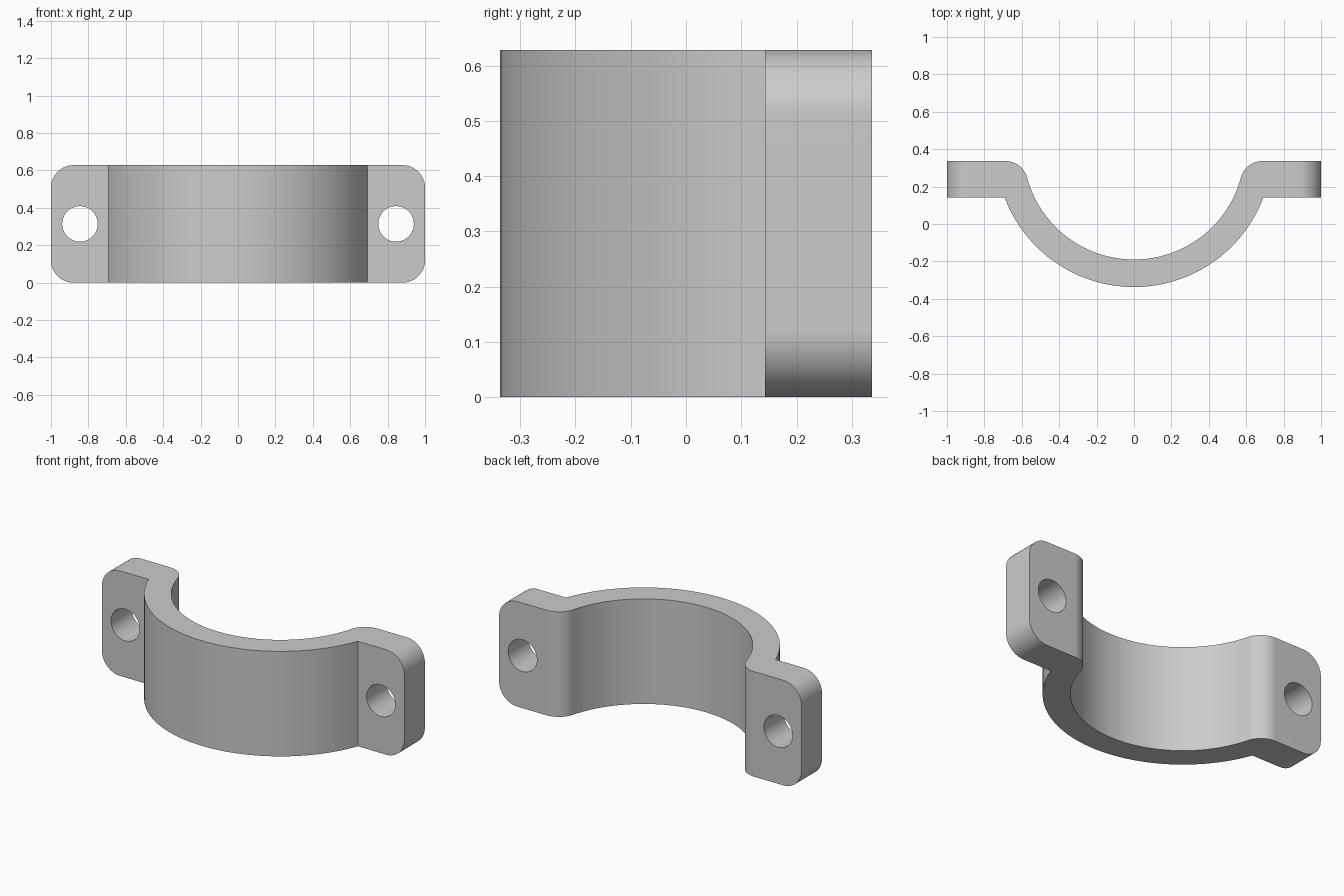
import bpy, bmesh
from math import sin, cos, pi, atan2, hypot, sqrt
from mathutils import Matrix, Vector

cube = bpy.data.objects.get("Cube")
if cube:
    bpy.data.objects.remove(cube, do_unlink=True)

HEIGHT = 0.628
BACK, FRONT = 0.337, 0.143         # flange faces in y
CENTRE_Y = 0.402                   # centre of the half ring
R_OUT, R_IN = 0.739, 0.592
FILLET, CORNER = 0.12, 0.12
HOLE_X, HOLE_R = 0.845, 0.095


def arc(cx, cy, r, a0, a1, steps):
    """Points along an arc from angle a0 to a1."""
    angles = [a0 + (a1 - a0) * i / steps for i in range(steps + 1)]
    return [(cx + r * cos(a), cy + r * sin(a)) for a in angles]


# Grey material
grey = bpy.data.materials.new("grey metal")
grey.use_nodes = True
colour = (0.6, 0.6, 0.6, 1)
grey.diffuse_color = colour
grey.node_tree.nodes["Principled BSDF"].inputs["Base Color"].default_value = colour

# Right half of the profile, from the front middle round to the back middle
drop = FRONT - CENTRE_Y
outer_end = atan2(drop, sqrt(R_OUT ** 2 - drop ** 2))
fy = BACK - FILLET
fx = sqrt((R_IN + FILLET) ** 2 - (fy - CENTRE_Y) ** 2)
inner_end = atan2(fy - CENTRE_Y, fx)
half = arc(0, CENTRE_Y, R_OUT, -pi / 2, outer_end, 32)
half += [(1, FRONT), (1, BACK)]
half += arc(fx, fy, FILLET, pi / 2, pi + inner_end, 12)
half += arc(0, CENTRE_Y, R_IN, inner_end, -pi / 2, 32)[1:]
outline = half + [(-x, y) for x, y in reversed(half[1:-1])]

# Clamp body: extrude the profile upward
bm = bmesh.new()
base = bm.faces.new([bm.verts.new((x, y, 0)) for x, y in outline])
grown = bmesh.ops.extrude_face_region(bm, geom=[base])["geom"]
bmesh.ops.translate(bm, vec=(0, 0, HEIGHT),
                    verts=[g for g in grown if isinstance(g, bmesh.types.BMVert)])

# Round the outer corners of both flanges
corners = [e for e in bm.edges
           if all(abs(v.co.x) > 0.999 for v in e.verts)
           and abs(e.verts[0].co.z - e.verts[1].co.z) < 0.001]
bmesh.ops.bevel(bm, geom=corners, offset=CORNER, segments=12, profile=0.5,
                affect='EDGES')
bmesh.ops.recalc_face_normals(bm, faces=bm.faces)
mesh = bpy.data.meshes.new("half_clamp")
bm.to_mesh(mesh)
bm.free()
clamp = bpy.data.objects.new("half_clamp", mesh)
bpy.context.collection.objects.link(clamp)
mesh.materials.append(grey)

# Bolt holes through the flanges
bpy.ops.object.select_all(action='DESELECT')
bpy.context.view_layer.objects.active = clamp
clamp.select_set(True)
for side, name in ((1, "left"), (-1, "right")):
    bm = bmesh.new()
    place = (Matrix.Translation((side * HOLE_X, (FRONT + BACK) / 2, HEIGHT / 2))
             @ Matrix.Rotation(pi / 2, 4, 'X'))
    bmesh.ops.create_cone(bm, cap_ends=True, segments=48, radius1=HOLE_R,
                          radius2=HOLE_R, depth=0.4, matrix=place)
    cutter_mesh = bpy.data.meshes.new(name + "_hole_cutter")
    bm.to_mesh(cutter_mesh)
    bm.free()
    cutter_mesh.materials.append(grey)
    cutter = bpy.data.objects.new(name + "_hole_cutter", cutter_mesh)
    cutter.hide_render = True
    bpy.context.collection.objects.link(cutter)
    cut = clamp.modifiers.new(name + "_bolt_hole", 'BOOLEAN')
    cut.operation, cut.solver, cut.object = 'DIFFERENCE', 'EXACT', cutter
    bpy.ops.object.modifier_apply(modifier=cut.name)
    bpy.data.objects.remove(cutter, do_unlink=True)

# Smooth curves, crisp edges, flat faces kept flat
bpy.ops.object.shade_smooth_by_angle(angle=pi / 6)
weighted = clamp.modifiers.new("flat_face_normals", 'WEIGHTED_NORMAL')
weighted.keep_sharp = True
